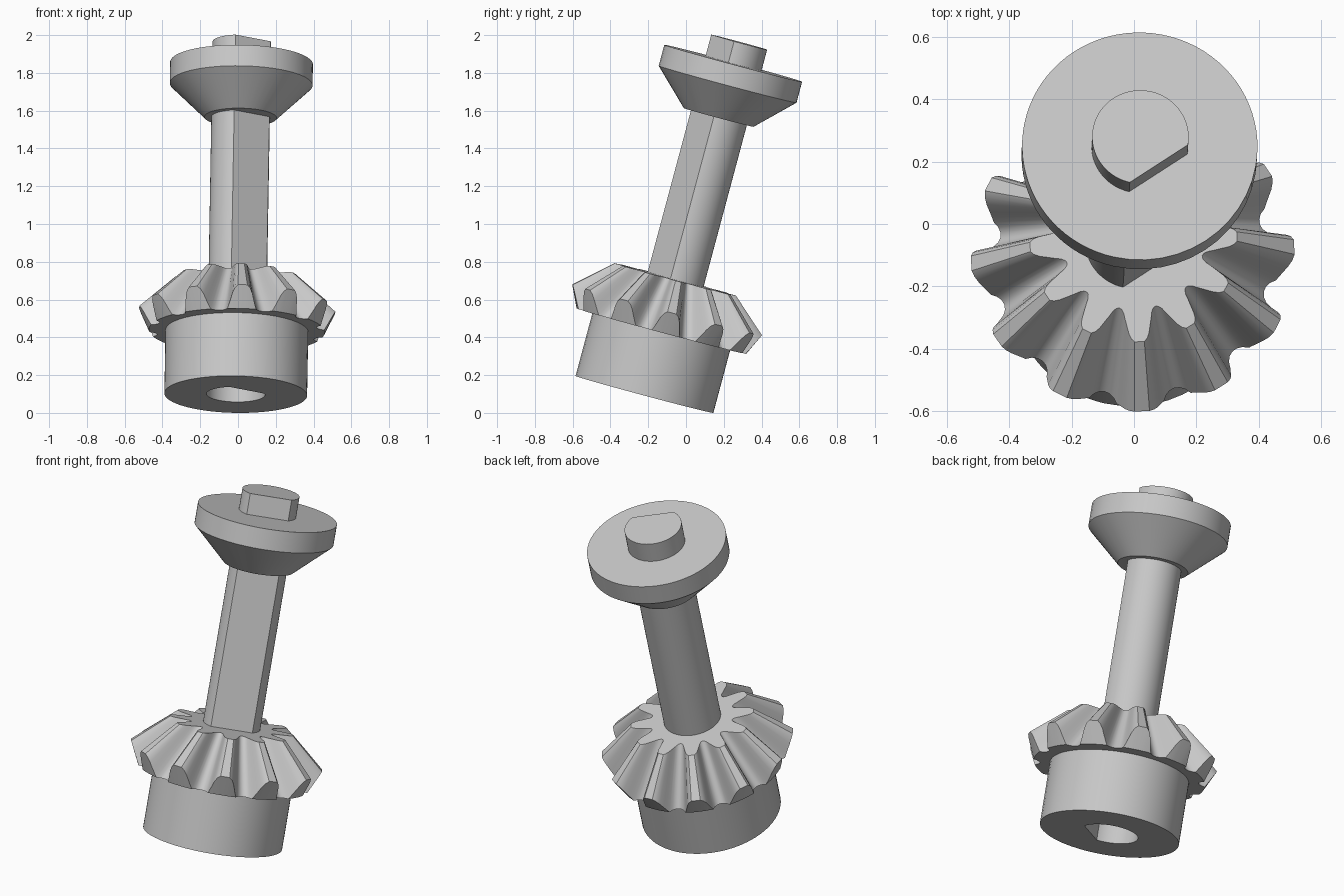
import bpy, bmesh, math
from mathutils import Matrix

if "Cube" in bpy.data.objects:
    bpy.data.objects.remove(bpy.data.objects["Cube"])

steel = bpy.data.materials.new("light_grey")
steel.diffuse_color = (0.58, 0.58, 0.58, 1)
steel.use_nodes = True
steel.node_tree.nodes["Principled BSDF"].inputs["Base Color"].default_value = steel.diffuse_color

# Everything is modelled along z, then tilted as one assembly
TILT = (Matrix.Translation((-0.012, -0.22, 0.098))
        @ Matrix.Rotation(math.radians(1), 4, 'Y')
        @ Matrix.Rotation(math.radians(-15), 4, 'X'))


def build(name, loops):
    """Bridge rings of equal length and cap both ends."""
    bm = bmesh.new()
    rings = [[bm.verts.new(p) for p in loop] for loop in loops]
    n = len(rings[0])
    for a, b in zip(rings, rings[1:]):
        for i in range(n):
            j = (i + 1) % n
            bm.faces.new((a[i], a[j], b[j], b[i]))
    bm.faces.new(rings[0])
    bm.faces.new(rings[-1])
    bmesh.ops.remove_doubles(bm, verts=bm.verts[:], dist=1e-5)
    bmesh.ops.recalc_face_normals(bm, faces=bm.faces[:])
    bm.transform(TILT)
    me = bpy.data.meshes.new(name)
    bm.to_mesh(me)
    bm.free()
    me.materials.append(steel)
    ob = bpy.data.objects.new(name, me)
    bpy.context.collection.objects.link(ob)
    return ob


def polar(r, a, z):
    return (r * math.cos(a), r * math.sin(a), z)


# Shared angles, with exact corners for the flat of the D section
R, FLAT, PHI = 0.155, 0.1065, math.radians(-56.3)
HALF = math.acos(FLAT / R)
ANGLES = [PHI - HALF + 2 * HALF * i / 12 for i in range(12)]
ANGLES += [PHI + HALF + (2 * math.pi - 2 * HALF) * i / 60 for i in range(60)]


def circle(r, z):
    return [polar(r, a, z) for a in ANGLES]


def d_section(z):
    return [polar(FLAT / math.cos(a - PHI) if i < 12 else R, a, z)
            for i, a in enumerate(ANGLES)]


# Shaft with a flat side, hub with matching socket, flared cap
build("shaft", [d_section(0.2), d_section(1.931)])
build("hub", [d_section(0.2), d_section(0), circle(0.378, 0), circle(0.378, 0.347)])
build("cap", [circle(0.191, 1.518), circle(0.378, 1.70), circle(0.378, 1.815)])

# Bevel gear: half tooth as (fraction of half pitch, height)
TEETH, PHASE = 12, math.radians(273)
half = [(0.18, 1), (0.30, 0.91), (0.40, 0.76), (0.49, 0.56), (0.56, 0.42),
        (0.63, 0.3), (0.72, 0.14), (0.85, 0.035), (1, 0)]
tooth = [(-u, h) for u, h in reversed(half[:-1])] + half
CORNER = 0.3            # height at which the underside meets the back cone


def heel(h):
    """Outer end of the tooth: along the underside, then up the back cone."""
    if h <= CORNER:
        return 0.432 + 0.033 * h / CORNER, 0.347
    k = (h - CORNER) / (1 - CORNER)
    return 0.465 + 0.055 * k, 0.347 + 0.116 * k


under, outer, top = [], [], []
for t in range(TEETH):
    for u, h in tooth:
        a = PHASE + (2 * t + u) * math.pi / TEETH
        r, z = heel(h)
        under.append(polar(min(r, 0.465), a, 0.347))
        outer.append(polar(r, a, z))
        top.append(polar(0.225 + 0.108 * h, a, 0.63))
build("bevel_gear", [under, outer, top])

# Smooth the round sides, keep the edges crisp
for ob in bpy.context.collection.objects:
    ob.select_set(True)
    bpy.context.view_layer.objects.active = ob
bpy.ops.object.shade_smooth_by_angle(angle=math.radians(28))
